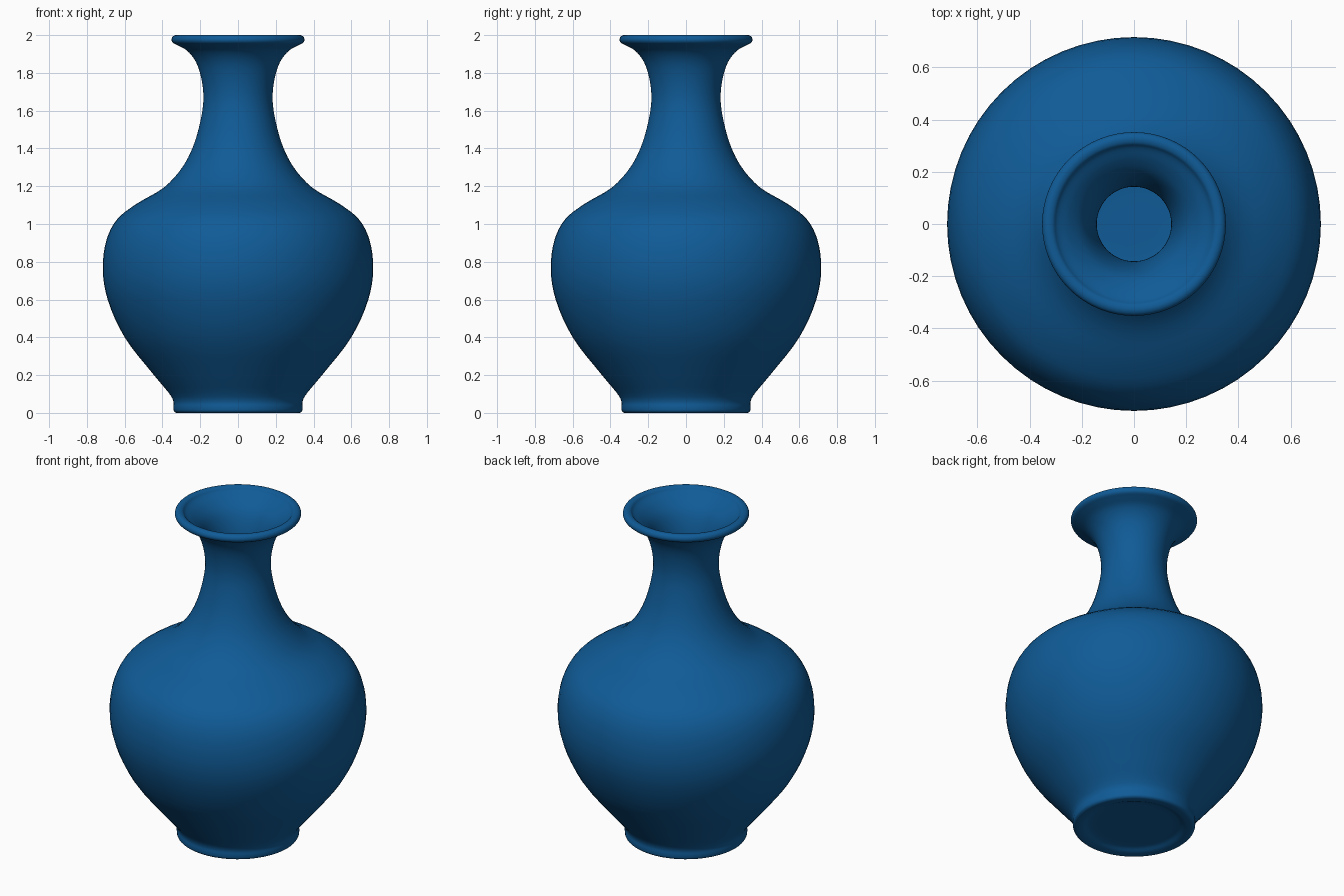
import bpy, bmesh, math
from mathutils import Vector

if "Cube" in bpy.data.objects:
    bpy.data.objects.remove(bpy.data.objects["Cube"])

SEGMENTS = 64
STEPS = 4

# Profile as (radius, height): underside, outer wall, rim, then inner wall to floor
underside = [(0.0, 0.022), (0.15, 0.021), (0.25, 0.018), (0.285, 0.004), (0.31, 0.0), (0.328, 0.001)]
outer = [(0.339, 0.01), (0.342, 0.03), (0.341, 0.055), (0.352, 0.085), (0.445, 0.2),
         (0.6, 0.4), (0.69, 0.6), (0.716, 0.76), (0.695, 0.92), (0.64, 1.025),
         (0.54, 1.105), (0.39, 1.195), (0.295, 1.3), (0.238, 1.41), (0.2, 1.54),
         (0.183, 1.66), (0.194, 1.77), (0.224, 1.86), (0.27, 1.918), (0.32, 1.946)]
rim = [(0.345, 1.96), (0.352, 1.975), (0.346, 1.992), (0.33, 2.0), (0.31, 1.996)]
inner = [(0.295, 1.98), (0.25, 1.95), (0.2, 1.9), (0.165, 1.82), (0.144, 1.7), (0.146, 1.6),
         (0.165, 1.5), (0.2, 1.4), (0.26, 1.29), (0.36, 1.165), (0.52, 1.07), (0.61, 0.99),
         (0.66, 0.9), (0.675, 0.76), (0.65, 0.6), (0.56, 0.4), (0.41, 0.21), (0.3, 0.09),
         (0.18, 0.06), (0.0, 0.055)]


def smooth_curve(points, steps):
    """Centripetal Catmull-Rom curve through the points."""
    p = [Vector(q) for q in points]
    p = [2 * p[0] - p[1]] + p + [2 * p[-1] - p[-2]]
    out = []
    for i in range(1, len(p) - 2):
        a, b, c, d = p[i - 1:i + 3]
        t0 = 0.0
        t1 = t0 + math.sqrt((b - a).length)
        t2 = t1 + math.sqrt((c - b).length)
        t3 = t2 + math.sqrt((d - c).length)
        for s in range(steps):
            t = t1 + (t2 - t1) * s / steps
            a1 = a.lerp(b, (t - t0) / (t1 - t0))
            a2 = b.lerp(c, (t - t1) / (t2 - t1))
            a3 = c.lerp(d, (t - t2) / (t3 - t2))
            b1 = a1.lerp(a2, (t - t0) / (t2 - t0))
            b2 = a2.lerp(a3, (t - t1) / (t3 - t1))
            out.append(b1.lerp(b2, (t - t1) / (t2 - t1)))
    out.append(p[-2])
    return out


def lathe(name, profile, material):
    bm = bmesh.new()
    rings = []
    for r, z in profile:
        if r < 1e-5:
            rings.append([bm.verts.new((0, 0, z))])
        else:
            rings.append([bm.verts.new((r * math.cos(2 * math.pi * k / SEGMENTS),
                                        r * math.sin(2 * math.pi * k / SEGMENTS), z))
                          for k in range(SEGMENTS)])
    for lo, hi in zip(rings, rings[1:]):
        for k in range(SEGMENTS):
            n = (k + 1) % SEGMENTS
            if len(lo) == 1:
                bm.faces.new((lo[0], hi[n], hi[k]))
            elif len(hi) == 1:
                bm.faces.new((lo[k], lo[n], hi[0]))
            else:
                bm.faces.new((lo[k], lo[n], hi[n], hi[k]))
    bmesh.ops.recalc_face_normals(bm, faces=bm.faces)
    for f in bm.faces:
        f.smooth = True
    mesh = bpy.data.meshes.new(name)
    bm.to_mesh(mesh)
    bm.free()
    mesh.materials.append(material)
    obj = bpy.data.objects.new(name, mesh)
    bpy.context.collection.objects.link(obj)
    return obj


# Blue glaze
glaze = bpy.data.materials.new("blue_glaze")
glaze.diffuse_color = (0.005, 0.105, 0.31, 1)
glaze.use_nodes = True
glaze.node_tree.nodes["Principled BSDF"].inputs["Base Color"].default_value = glaze.diffuse_color

# Hollow vase turned from one closed profile
lathe("vase", smooth_curve(underside + outer + rim + inner, STEPS), glaze)
